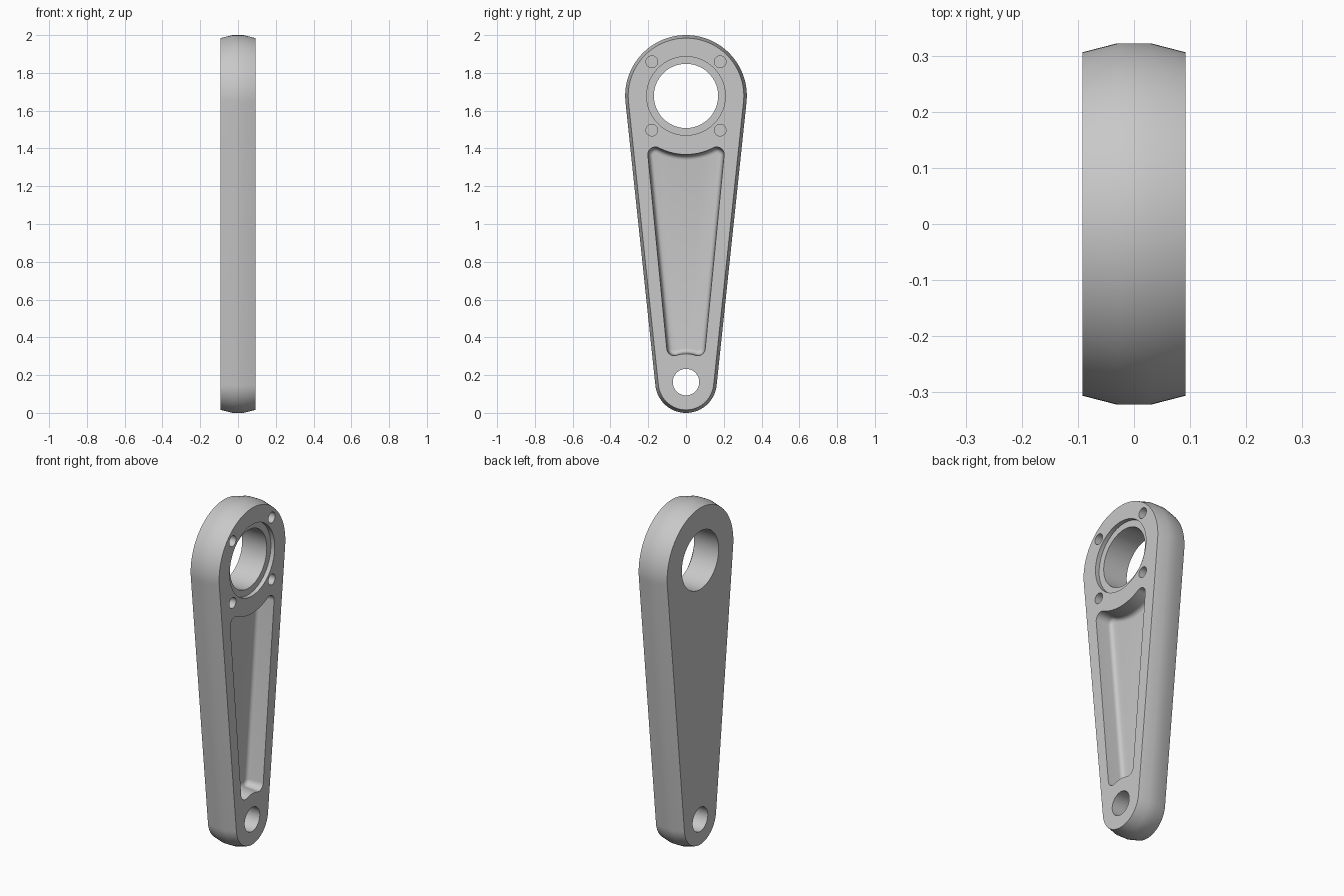
import bpy
import bmesh
from math import radians, asin, atan2, sin, cos, pi, sqrt, tau

if "Cube" in bpy.data.objects:
    bpy.data.objects.remove(bpy.data.objects["Cube"], do_unlink=True)

HALF = 0.092                      # half thickness
BIG_Z, BIG_R = 1.678, 0.322       # large end
SMALL_Z, SMALL_R = 0.163, 0.163   # small end

steel = bpy.data.materials.new("light_grey_metal")
steel.use_nodes = True
steel.diffuse_color = (0.58, 0.58, 0.58, 1)
steel.node_tree.nodes["Principled BSDF"].inputs["Base Color"].default_value = (0.58, 0.58, 0.58, 1)


def arc(cy, cz, r, start, end, n):
    """Points (y, z) along a circular arc."""
    return [(cy + r * cos(start + (end - start) * i / n),
             cz + r * sin(start + (end - start) * i / n)) for i in range(n + 1)]


def circle(cy, cz, r, n=64):
    return arc(cy, cz, r, 0, tau, n)[:-1]


def arm_outline(inset):
    """Two round ends joined by tangent lines."""
    a = asin((BIG_R - SMALL_R) / (BIG_Z - SMALL_Z))
    return (arc(0, BIG_Z, BIG_R - inset, -a, pi + a, 72)
            + arc(0, SMALL_Z, SMALL_R - inset, pi + a, tau - a, 48))


def pocket_outline(inset):
    """Tapered pocket whose ends curve around the two bores."""
    r, top_r, low_r = 0.04 - inset, 0.31 + inset, 0.15 + inset
    ty, ly = 0.162, 0.062
    tz = BIG_Z - sqrt(0.35 ** 2 - ty ** 2)
    lz = SMALL_Z + sqrt(0.19 ** 2 - ly ** 2)
    a = atan2(ty - ly, tz - lz)
    t = atan2(BIG_Z - tz, -ty)       # contact of top corner with top curve
    b = atan2(SMALL_Z - lz, -ly)     # contact of low corner with low curve
    right = (arc(0, SMALL_Z, low_r, pi / 2, b + pi, 8)[:-1]
             + arc(ly, lz, r, b, -a, 10)
             + arc(ty, tz, r, -a, t, 12)
             + arc(0, BIG_Z, top_r, t - pi, -pi / 2, 14)[1:])
    return right + [(-y, z) for y, z in right[-2:0:-1]]


def loft(name, sections):
    """Solid through (x, outline) sections."""
    bm = bmesh.new()
    rings = [[bm.verts.new((x, y, z)) for y, z in pts] for x, pts in sections]
    for lower, upper in zip(rings, rings[1:]):
        n = len(lower)
        for i in range(n):
            j = (i + 1) % n
            bm.faces.new((lower[i], lower[j], upper[j], upper[i]))
    bm.faces.new(rings[0])
    bm.faces.new(rings[-1])
    bmesh.ops.recalc_face_normals(bm, faces=bm.faces)
    mesh = bpy.data.meshes.new(name)
    bm.to_mesh(mesh)
    bm.free()
    mesh.materials.append(steel)
    obj = bpy.data.objects.new(name, mesh)
    bpy.context.collection.objects.link(obj)
    return obj


def drill(name, y, z, r, x_from, n=64):
    return loft(name, [(x_from, circle(y, z, r, n)), (0.15, circle(y, z, r, n))])


# Arm body with shallow sloped rims
arm = loft("lever_arm", [(-HALF, arm_outline(0.016)), (-0.03, arm_outline(0)),
                         (0.03, arm_outline(0)), (HALF, arm_outline(0.016))])

# Bores, bearing recess and blind bolt holes
cutters = [drill("large_bore", 0, BIG_Z, 0.17, -0.15, 96),
           drill("bearing_recess", 0, BIG_Z, 0.208, HALF - 0.025, 96),
           drill("small_bore", 0, SMALL_Z, 0.07, -0.15)]
for sy in (-1, 1):
    for sz in (-1, 1):
        cutters.append(drill("bolt_hole", sy * 0.181, BIG_Z + sz * 0.181, 0.031, 0.02, 32))

# Pocket with slightly drafted wall and rounded floor edge
floor, fillet, draft = -0.008, 0.024, 0.006
sections = [(0.15, pocket_outline(0)), (HALF, pocket_outline(0))]
for i in range(6):
    a = radians(90 * i / 5)
    sections.append((floor + fillet * (1 - sin(a)),
                     pocket_outline(draft + fillet * (1 - cos(a)))))
cutters.append(loft("pocket", sections))

bpy.ops.object.select_all(action='DESELECT')
bpy.context.view_layer.objects.active = arm
arm.select_set(True)
for cutter in cutters:
    cutter.hide_render = True
    mod = arm.modifiers.new("cut", 'BOOLEAN')
    mod.operation = 'DIFFERENCE'
    mod.solver = 'EXACT'
    mod.object = cutter
    bpy.ops.object.modifier_apply(modifier=mod.name)
    bpy.data.objects.remove(cutter, do_unlink=True)

bpy.ops.object.shade_smooth_by_angle(angle=radians(30))
